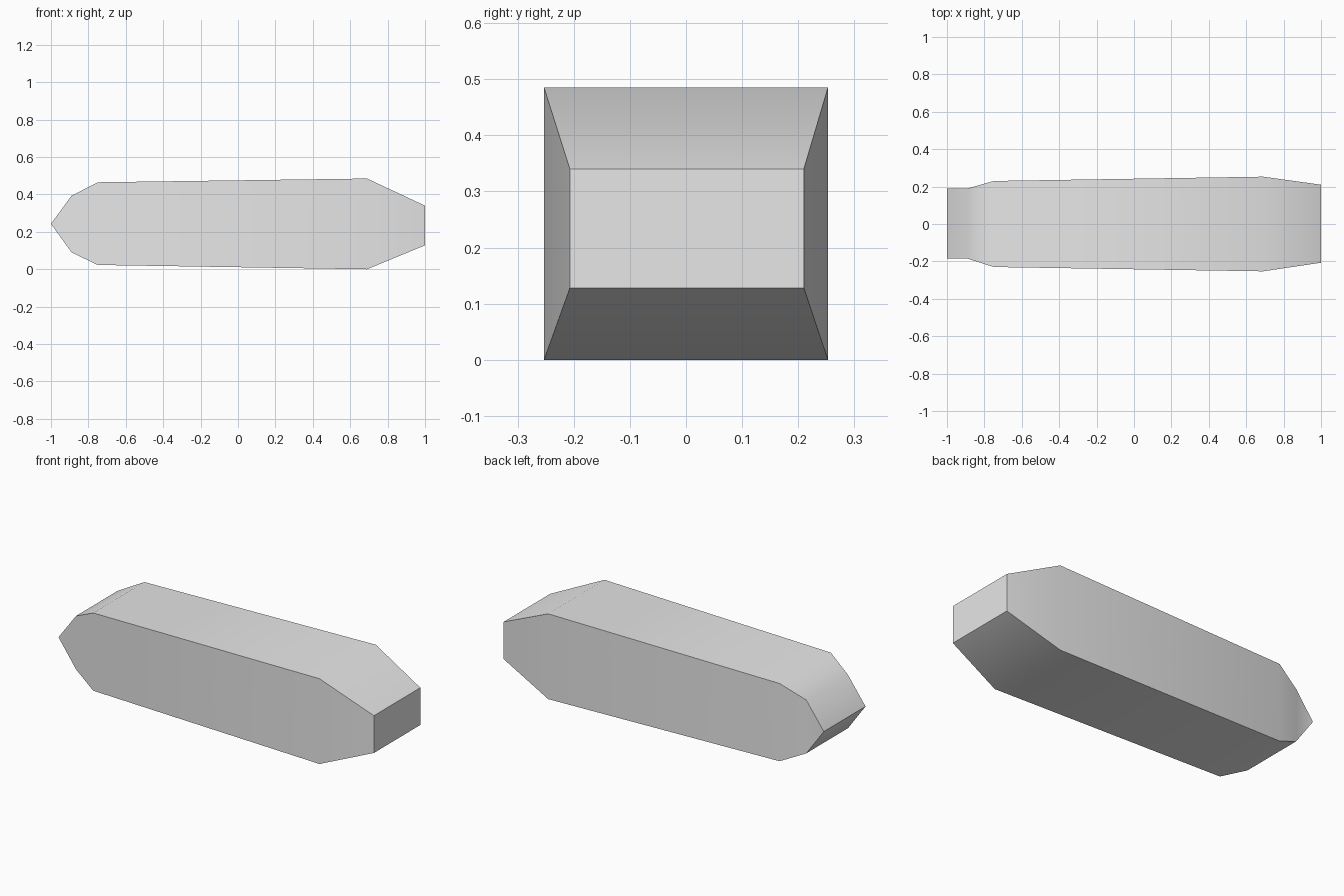
import bpy, bmesh, math

cube = bpy.data.objects.get("Cube")
if cube:
    bpy.data.objects.remove(cube, do_unlink=True)

grey = bpy.data.materials.new("plain grey")
grey.use_nodes = True
colour = (0.8, 0.8, 0.8, 1)
grey.diffuse_color = colour
grey.node_tree.nodes["Principled BSDF"].inputs["Base Color"].default_value = colour

# Rectangular sections along the bar: x, y low, y high, z low, z high
sections = [
    (-1.0, -0.185, 0.19, 0.243, 0.243),   # wedge edge
    (-0.89, -0.185, 0.19, 0.09, 0.393),
    (-0.75, -0.23, 0.23, 0.023, 0.465),
    (0.69, -0.253, 0.253, 0.0, 0.485),
    (1.0, -0.207, 0.21, 0.128, 0.34),     # blunt end
]

bm = bmesh.new()
rings = []
for x, y0, y1, z0, z1 in sections:
    corners = [(y0, z0), (y1, z0), (y1, z1), (y0, z1)]
    rings.append([bm.verts.new((x, y, z)) for y, z in corners])

# Side walls between neighbouring sections, then the blunt end
for a, b in zip(rings, rings[1:]):
    for i in range(4):
        j = (i + 1) % 4
        bm.faces.new((a[i], a[j], b[j], b[i]))
bm.faces.new(rings[-1])

# Close the wedge by joining its coincident corners
bmesh.ops.remove_doubles(bm, verts=bm.verts[:], dist=0.0001)
bmesh.ops.recalc_face_normals(bm, faces=bm.faces[:])

mesh = bpy.data.meshes.new("tapered_bar")
bm.to_mesh(mesh)
bm.free()
mesh.materials.append(grey)
bar = bpy.data.objects.new("tapered_bar", mesh)
bpy.context.collection.objects.link(bar)

bpy.context.view_layer.objects.active = bar
bar.select_set(True)
bpy.ops.object.shade_smooth_by_angle(angle=math.radians(30))
